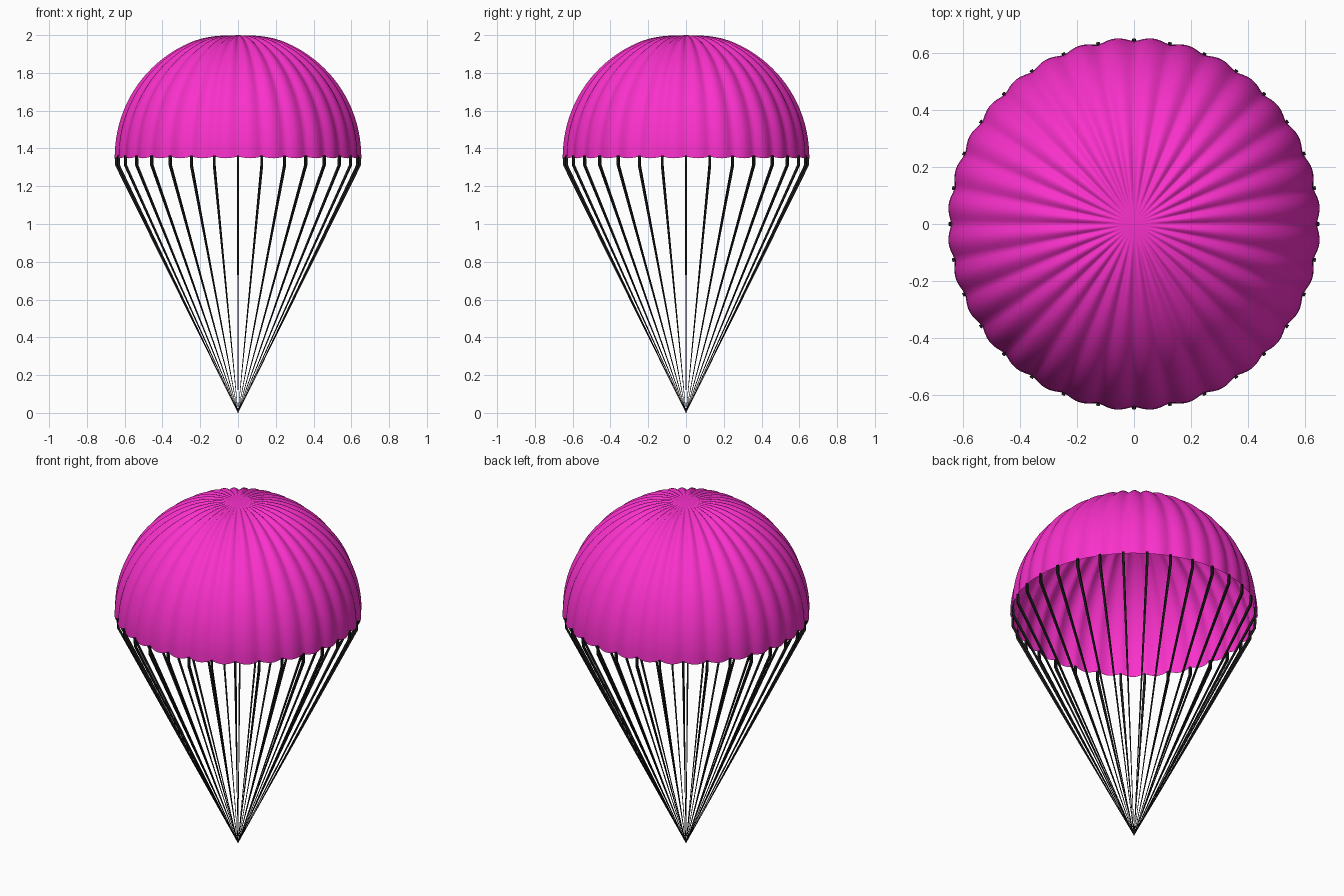
import bpy, bmesh, math
from math import sin, cos, pi

if "Cube" in bpy.data.objects:
    bpy.data.objects.remove(bpy.data.objects["Cube"])

GORES = 32      # fabric panels, one cord per seam
SUB = 8         # segments across each panel
RINGS = 28
R = 0.643       # seam radius
RIM_Z = 1.356


def material(name, rgb):
    m = bpy.data.materials.new(name)
    m.diffuse_color = (*rgb, 1)
    m.use_nodes = True
    m.node_tree.nodes["Principled BSDF"].inputs["Base Color"].default_value = m.diffuse_color
    return m


def add_object(name, bm, mat):
    me = bpy.data.meshes.new(name)
    bm.to_mesh(me)
    bm.free()
    me.materials.append(mat)
    ob = bpy.data.objects.new(name, me)
    bpy.context.collection.objects.link(ob)
    return ob


pink = material("pink_fabric", (0.95, 0.03, 0.6))
black = material("black_cord", (0.01, 0.01, 0.01))

# Canopy: hemisphere with puffed panels between the seams
bm = bmesh.new()
n = GORES * SUB
crown = bm.verts.new((0, 0, RIM_Z + R + 0.001))
start = 0.085
rings = []
for i in range(RINGS + 1):
    t = i / RINGS
    phi = start + (pi / 2 - start) * t
    amp = 0.013 * min(1, t * 6) ** 0.7
    ring = []
    for j in range(n):
        a = 2 * pi * j / n
        puff = abs(sin(GORES * a / 2)) ** 1.3
        r = R + amp * puff
        drop = 0.008 * puff * t ** 8       # scalloped rim
        ring.append(bm.verts.new((r * sin(phi) * cos(a), r * sin(phi) * sin(a),
                                  RIM_Z + r * cos(phi) - drop)))
    rings.append(ring)
for j in range(n):
    k = (j + 1) % n
    bm.faces.new((crown, rings[0][j], rings[0][k]))
    for up, low in zip(rings, rings[1:]):
        bm.faces.new((up[j], low[j], low[k], up[k]))
for f in bm.faces:
    f.smooth = True
add_object("canopy", bm, pink)

# Suspension cords: short vertical tab at the rim, then tapering to one point
bm = bmesh.new()
path = [(R + 0.003, 1.362, 0.006), (R + 0.001, 1.31, 0.0065), (0.0, 0.0, 0.0008)]
for g in range(GORES):
    a = 2 * pi * g / GORES
    radial, side = (cos(a), sin(a)), (-sin(a), cos(a))
    loops = []
    for r, z, w in path:
        loops.append([bm.verts.new(((r + u * w) * radial[0] + v * w * side[0],
                                    (r + u * w) * radial[1] + v * w * side[1], z))
                      for u, v in ((-1, -1), (1, -1), (1, 1), (-1, 1))])
    for top, bot in zip(loops, loops[1:]):
        for k in range(4):
            m = (k + 1) % 4
            bm.faces.new((top[k], bot[k], bot[m], top[m]))
    bm.faces.new(loops[0])
    bm.faces.new(loops[-1][::-1])
add_object("suspension_cords", bm, black)
